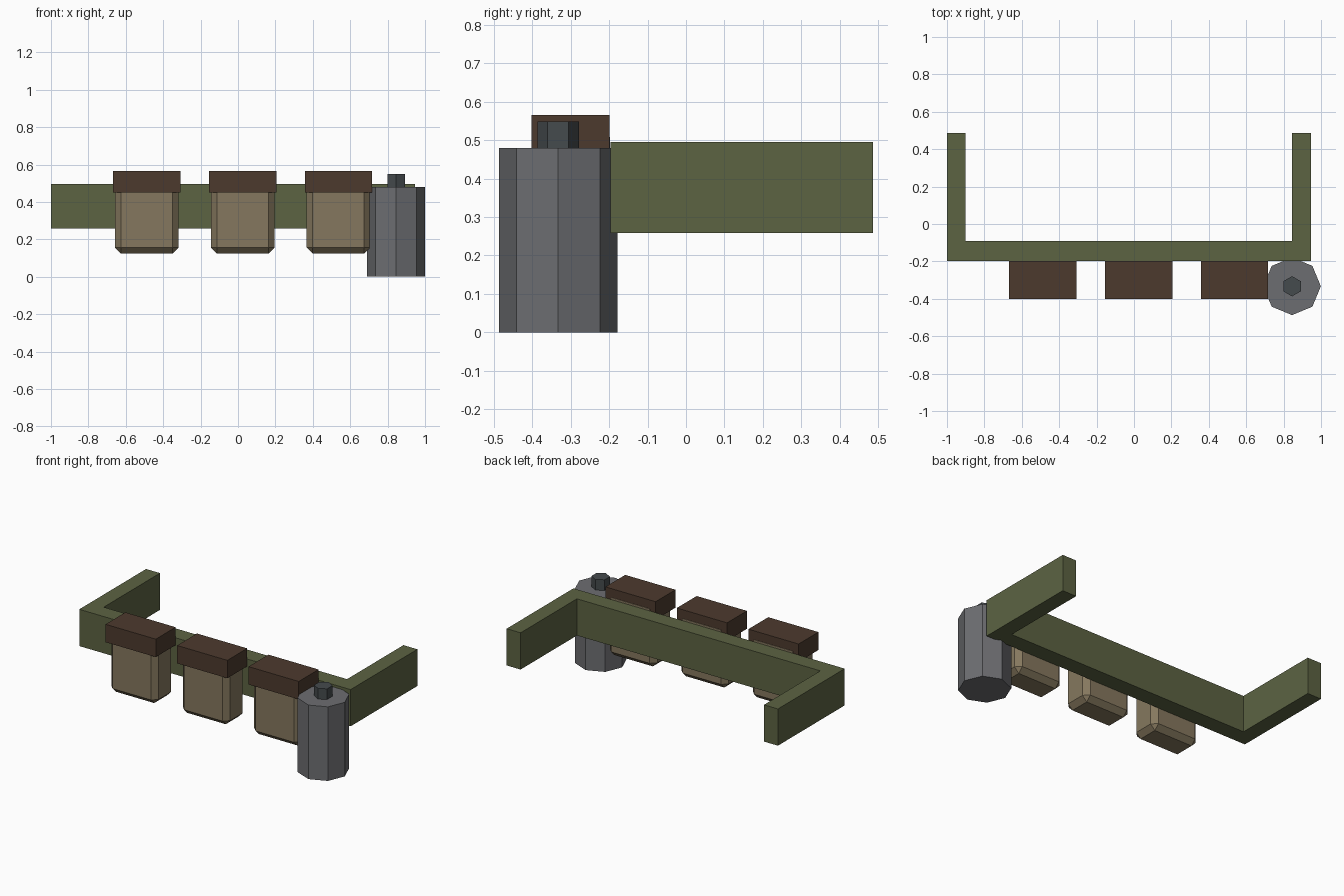
import bpy, bmesh, math
from mathutils import Vector

if "Cube" in bpy.data.objects:
    bpy.data.objects.remove(bpy.data.objects["Cube"])


def material(name, rgb):
    m = bpy.data.materials.new(name)
    m.diffuse_color = (*rgb, 1)
    m.use_nodes = True
    m.node_tree.nodes["Principled BSDF"].inputs["Base Color"].default_value = m.diffuse_color
    return m


OLIVE = material("olive_webbing", (0.107, 0.125, 0.055))
TAN = material("tan_canvas", (0.235, 0.187, 0.112))
BROWN = material("brown_leather", (0.073, 0.042, 0.027))
GREY = material("grey_metal", (0.152, 0.155, 0.166))
DARK = material("dark_cap", (0.060, 0.070, 0.075))


def finish(name, bm, mat):
    bmesh.ops.recalc_face_normals(bm, faces=bm.faces[:])
    mesh = bpy.data.meshes.new(name)
    bm.to_mesh(mesh)
    bm.free()
    mesh.materials.append(mat)
    ob = bpy.data.objects.new(name, mesh)
    bpy.context.collection.objects.link(ob)
    return ob


def prism(name, outline, z0, z1, mat):
    """Extrude a flat outline from z0 up to z1."""
    bm = bmesh.new()
    face = bm.faces.new([bm.verts.new((x, y, z0)) for x, y in outline])
    ext = bmesh.ops.extrude_face_region(bm, geom=[face])["geom"]
    top = [v for v in ext if isinstance(v, bmesh.types.BMVert)]
    bmesh.ops.translate(bm, verts=top, vec=(0, 0, z1 - z0))
    return finish(name, bm, mat)


def box(name, lo, hi, mat, bevel=0):
    """Box between two corners, with optional chamfered edges."""
    lo, hi = Vector(lo), Vector(hi)
    bm = bmesh.new()
    bmesh.ops.create_cube(bm, size=1)
    bmesh.ops.scale(bm, verts=bm.verts, vec=hi - lo)
    bmesh.ops.translate(bm, verts=bm.verts, vec=(lo + hi) / 2)
    if bevel:
        bmesh.ops.bevel(bm, geom=bm.edges[:], offset=bevel, segments=1,
                        affect='EDGES')
    return finish(name, bm, mat)


def ring(cx, cy, r, sides, start=0):
    return [(cx + r * math.cos(start + 2 * math.pi * i / sides),
             cy + r * math.sin(start + 2 * math.pi * i / sides))
            for i in range(sides)]


# U-shaped belt, open at the back
prism("belt", [(-1, -0.197), (0.945, -0.197), (0.945, 0.487), (0.845, 0.487),
               (0.845, -0.09), (-0.9, -0.09), (-0.9, 0.487), (-1, 0.487)],
      0.258, 0.496, OLIVE)

# Three pouches with overhanging flaps
for i, x in enumerate((-0.488, 0.025, 0.537)):
    box(f"pouch_{i + 1}", (x - 0.17, -0.39, 0.124), (x + 0.17, -0.198, 0.54),
        TAN, bevel=0.032)
    box(f"pouch_flap_{i + 1}", (x - 0.18, -0.402, 0.45),
        (x + 0.18, -0.199, 0.566), BROWN)

# Octagonal canteen with a six-sided cap
prism("canteen", ring(0.845, -0.333, 0.154, 8), 0, 0.48, GREY)
prism("canteen_cap", ring(0.845, -0.333, 0.054, 6, math.pi / 2), 0.47, 0.549, DARK)
